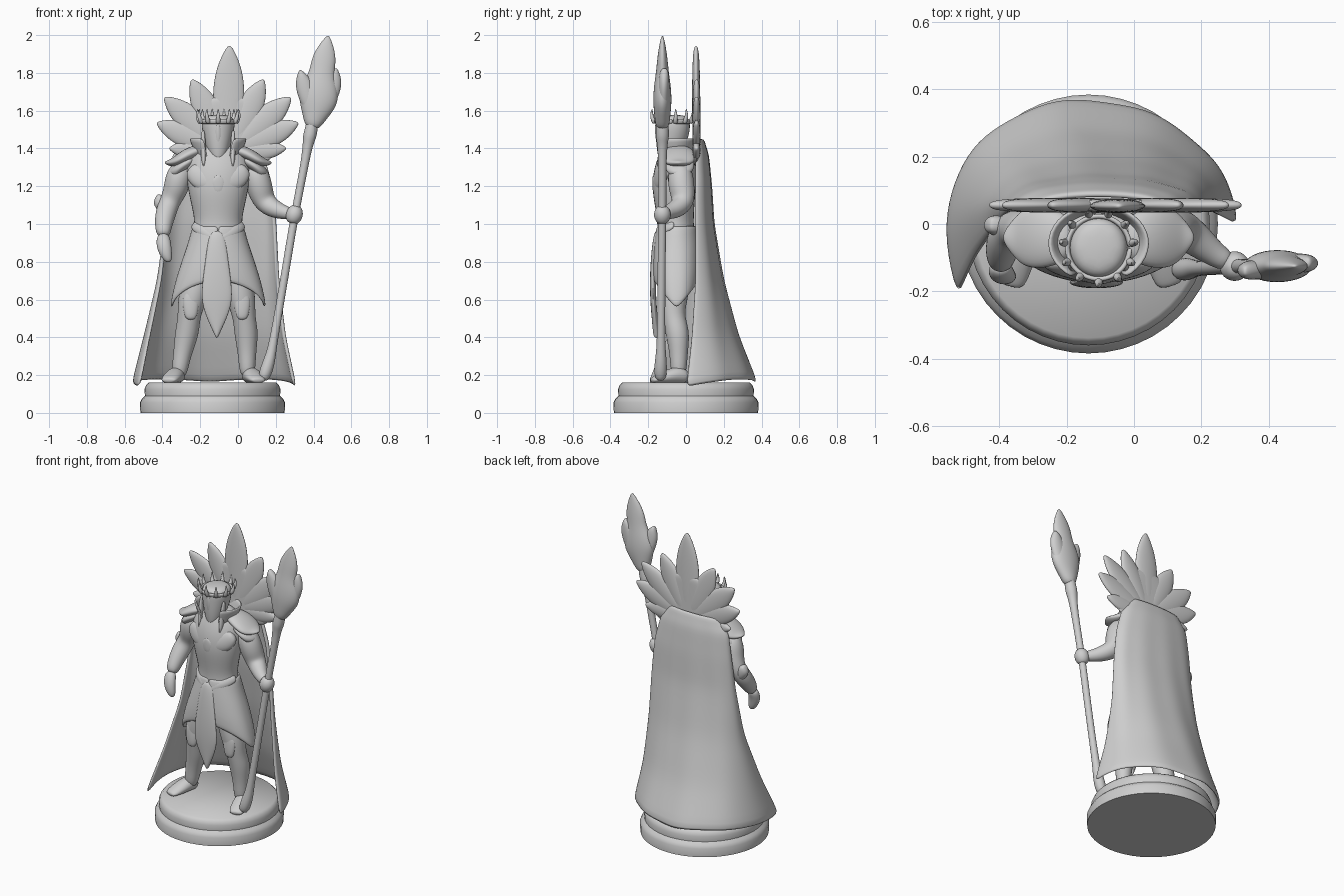
import bpy, math
from mathutils import Vector

cube = bpy.data.objects.get("Cube")
if cube:
    bpy.data.objects.remove(cube, do_unlink=True)

stone = bpy.data.materials.new("stone_grey")
stone.use_nodes = True
GREY = (0.62, 0.62, 0.62, 1)
stone.diffuse_color = GREY
stone.node_tree.nodes["Principled BSDF"].inputs["Base Color"].default_value = GREY

MIDDLE = -0.105          # body centre line
FAN_MIDDLE = -0.055
Y_AXIS, Z_AXIS = Vector((0, 1, 0)), Vector((0, 0, 1))


def make_object(name, verts, faces):
    mesh = bpy.data.meshes.new(name)
    mesh.from_pydata([tuple(v) for v in verts], [], faces)
    mesh.materials.append(stone)
    mesh.shade_smooth()
    obj = bpy.data.objects.new(name, mesh)
    bpy.context.collection.objects.link(obj)
    return obj


def subdivide(obj, levels):
    mod = obj.modifiers.new("smooth", "SUBSURF")
    mod.levels = mod.render_levels = levels


def loft(name, rings, thin=Y_AXIS, sides=8, levels=2):
    """Skin elliptical rings (x, y, z, half width, half thickness) along a path."""
    grow = 1.1 if levels else 1
    centres = [Vector(ring[:3]) for ring in rings]
    verts, faces = [], []
    for i, ring in enumerate(rings):
        along = (centres[min(i + 1, len(rings) - 1)] - centres[max(i - 1, 0)]).normalized()
        wide = along.cross(thin).normalized()
        deep = wide.cross(along)
        thickness = ring[4] if len(ring) > 4 else ring[3]
        for k in range(sides):
            a = math.tau * k / sides
            verts.append(centres[i] + wide * math.cos(a) * ring[3] * grow
                         + deep * math.sin(a) * thickness * grow)
    for i in range(len(rings) - 1):
        for k in range(sides):
            j = (k + 1) % sides
            a, b = i * sides, (i + 1) * sides
            faces.append((a + k, b + k, b + j, a + j))
    faces.append(tuple(range(sides)))
    faces.append(tuple(reversed(range(len(verts) - sides, len(verts)))))
    obj = make_object(name, verts, faces)
    bpy.context.view_layer.objects.active = obj
    bpy.ops.object.select_all(action="DESELECT")
    obj.select_set(True)
    bpy.ops.object.mode_set(mode="EDIT")
    bpy.ops.mesh.select_all(action="SELECT")
    bpy.ops.mesh.normals_make_consistent(inside=False)
    bpy.ops.object.mode_set(mode="OBJECT")
    if levels:
        subdivide(obj, levels)
    return obj


def sheet(name, surface, across, down, thickness):
    """Thick cloth from a function of u and v in 0..1."""
    verts = [surface(i / across, j / down) for j in range(down + 1) for i in range(across + 1)]
    row = across + 1
    faces = [(j * row + i, j * row + i + 1, (j + 1) * row + i + 1, (j + 1) * row + i)
             for j in range(down) for i in range(across)]
    obj = make_object(name, verts, faces)
    mod = obj.modifiers.new("thickness", "SOLIDIFY")
    mod.thickness, mod.offset = thickness, 0
    subdivide(obj, 1)


def leaf(name, start, tip, width, thickness):
    """Pointed blade, widest past the middle."""
    start, tip = Vector(start), Vector(tip)
    shape = ((0, .6, .7), (.3, .85, 1), (.6, 1, 1), (.8, .78, .9), (.94, .36, .7), (1, .08, .3))
    loft(name, [(*start.lerp(tip, t), width * w, thickness * d) for t, w, d in shape])


def sample(rows, v):
    """Linear blend through a list of equal-length rows."""
    f = v * (len(rows) - 1)
    i = min(int(f), len(rows) - 2)
    return [a + (b - a) * (f - i) for a, b in zip(rows[i], rows[i + 1])]


# Plinth
loft("plinth", [(-.135, 0, z, r) for z, r in (
    (0, .382), (.055, .384), (.075, .374), (.09, .358), (.125, .36), (.145, .352), (.16, .338))],
    sides=48, levels=0)
bpy.ops.object.shade_smooth_by_angle(angle=math.radians(50))

# Torso and head
loft("torso", [(MIDDLE, y, z, w, d) for y, z, w, d in (
    (-.05, .86, .14, .095), (-.055, .94, .14, .1), (-.055, 1.01, .122, .095), (-.06, 1.1, .142, .105),
    (-.065, 1.2, .164, .118), (-.055, 1.3, .172, .112), (-.045, 1.38, .145, .09), (-.05, 1.43, .08, .07))])
loft("head", [(MIDDLE, y, z, w, d) for y, z, w, d in (
    (-.125, 1.32, .016, .018), (-.11, 1.36, .045, .045), (-.085, 1.42, .068, .078),
    (-.07, 1.49, .085, .092), (-.07, 1.55, .09, .093), (-.07, 1.58, .06, .065))])
leaf("brow_ridge", (MIDDLE, -.135, 1.4), (MIDDLE, -.15, 1.54), .022, .02)
leaf("chest_emblem", (MIDDLE, -.165, 1.16), (MIDDLE, -.168, 1.26), .04, .012)

# Crown
def crown_band(u, v):
    a = math.tau * u
    r = .09 + .006 * v
    return (MIDDLE + r * math.cos(a), -.07 + r * math.sin(a), 1.53 + .025 * v)

sheet("crown_band", crown_band, 24, 2, .014)
for k in range(11):
    a = math.tau * (k + .25) / 11
    c, s = math.cos(a), math.sin(a)
    loft("crown_spike", [(MIDDLE + r * c, -.07 + r * s, z, w) for r, z, w in (
        (.092, 1.53, .014), (.106, 1.555, .012), (.114, 1.58, .008), (.108, 1.612, .002))], levels=1)

# Fan of plumes behind the head, on a solid root
PLUMES = ((.19, 1.765, .074), (.335, 1.67, .074), (.375, 1.535, .07), (.31, 1.4, .055))
leaf("fan_plume_centre", (FAN_MIDDLE, .055, 1.33), (FAN_MIDDLE + .01, .053, 1.945), .088, .022)
for side in (-1, 1):
    for reach, z, width in PLUMES:
        leaf("fan_plume", (FAN_MIDDLE, .055, 1.38), (FAN_MIDDLE + side * reach, .056, z), width, .022)
loft("fan_root", [(FAN_MIDDLE, .055, z, w, .02) for z, w in (
    (1.3, .2), (1.38, .26), (1.47, .28), (1.56, .25), (1.63, .18), (1.68, .09))])

# High collar, open at the front
def collar(u, v):
    a = math.radians(-62 + 304 * u)
    point = abs(2 * u - 1) ** 2
    r = .105 + (.03 + .02 * point) * v
    return (MIDDLE + r * math.cos(a) * (1 + .05 * v), -.05 + .8 * r * math.sin(a),
            1.37 - .06 * point * (1 - v) + .085 * v)

sheet("collar", collar, 16, 3, .016)

# Shoulder armour, cheek guards, chest plates and belt
for side, tag in ((-1, "right"), (1, "left")):
    def at(offset):
        return MIDDLE + side * offset
    loft(tag + "_shoulder_guard", [(at(d), -.04, z, w, t) for d, z, w, t in (
        (.07, 1.4, .06, .03), (.15, 1.375, .092, .035), (.215, 1.335, .092, .03),
        (.25, 1.322, .06, .02), (.285, 1.325, .012, .006))], Z_AXIS)
    loft(tag + "_shoulder_plate", [(at(d), -.035, z, w, .03) for d, z, w in (
        (.12, 1.35, .07), (.19, 1.31, .084), (.23, 1.275, .066), (.245, 1.25, .03))], Z_AXIS)
    leaf(tag + "_cheek_guard", (at(.08), -.11, 1.5), (at(.076), -.14, 1.29), .014, .02)
    loft(tag + "_chest_plate", [(at(d), y, z, w, .03) for d, y, z, w in (
        (.15, -.1, 1.3, .04), (.11, -.122, 1.26, .065), (.06, -.138, 1.23, .065), (.01, -.145, 1.2, .04))])
    loft(tag + "_belt", [(at(d), y, z, .028, .014) for d, y, z in (
        (.135, -.06, 1.0), (.1, -.12, .975), (.05, -.145, .945), (0, -.157, .91))])

# Skirt with points at the hips
SKIRT = ((.128, .098), (.15, .108), (.18, .114), (.208, .118), (.232, .12), (.248, .115))

def skirt(u, v):
    a = math.tau * u - math.pi / 2
    wide, deep = sample(SKIRT, v)
    hem = .555 + .14 * abs(math.sin(a)) ** 1.2
    return (MIDDLE + wide * math.cos(a), -.05 + deep * math.sin(a), .99 + (hem - .99) * v)

sheet("skirt", skirt, 32, 8, .016)
loft("front_panel", [(-.112, y, z, w, .016) for y, z, w in (
    (-.15, .97, .035), (-.165, .88, .052), (-.175, .75, .068), (-.175, .62, .086),
    (-.168, .53, .066), (-.16, .44, .024), (-.155, .395, .004))])

# Legs and feet
LEGS = {
    "right": ((-.17, -.05, .85, .085), (-.21, -.06, .7, .088), (-.25, -.07, .58, .072),
              (-.26, -.065, .5, .058), (-.27, -.042, .42, .065), (-.298, -.038, .3, .045), (-.315, -.04, .18, .042)),
    "left": ((-.04, -.05, .85, .085), (-.005, -.06, .7, .088), (.022, -.07, .58, .072),
             (.033, -.065, .5, .058), (.045, -.042, .42, .065), (.048, -.038, .3, .045), (.05, -.04, .18, .042)),
}
FEET = {"right": (-.31, -.06), "left": (.05, .06)}
for tag, path in LEGS.items():
    loft(tag + "_leg", path)
    x, y, z, r = path[2]
    leaf(tag + "_knee_guard", (x, y - .052, z - .09), (x, y - .05, z + .08), .045, .02)
    x, turn = FEET[tag]
    loft(tag + "_foot", [(x + turn * t, .015 - .2 * t, z, w, h) for t, z, w, h in (
        (0, .185, .035, .03), (.25, .205, .046, .048), (.6, .19, .051, .036), (.9, .176, .046, .02),
        (1, .17, .03, .012))], Z_AXIS)

# Arms and hands
loft("right_arm", [(-.29, -.03, 1.32, .05), (-.315, -.03, 1.25, .07), (-.33, -.02, 1.18, .065),
                   (-.36, -.01, 1.12, .052), (-.383, -.04, 1.06, .056), (-.396, -.09, .99, .046),
                   (-.395, -.125, .93, .034)])
loft("right_hand", [(-.397, -.12, .95, .03, .026), (-.395, -.145, .9, .04, .03),
                    (-.385, -.155, .85, .036, .028), (-.362, -.155, .795, .016, .016)])
leaf("right_elbow_guard", (-.385, -.01, 1.06), (-.425, 0, 1.155), .04, .03)
loft("left_arm", [(.075, -.03, 1.32, .05), (.1, -.03, 1.25, .07), (.12, -.02, 1.17, .068),
                  (.145, -.015, 1.11, .058), (.19, -.05, 1.08, .05), (.245, -.095, 1.06, .036),
                  (.285, -.115, 1.055, .03)])
loft("left_hand", [(.285, -.125, 1.0, .025), (.293, -.125, 1.03, .044), (.303, -.125, 1.065, .046),
                   (.31, -.125, 1.1, .025)])

# Staff with a bladed head
loft("staff", [(.13, -.135, .17, .022), (.145, -.135, .21, .036), (.17, -.133, .29, .03), (.185, -.132, .36, .021),
               (.25, -.13, .74, .021), (.3, -.125, 1.05, .021), (.35, -.125, 1.3, .021),
               (.37, -.125, 1.42, .026), (.378, -.125, 1.46, .036), (.388, -.125, 1.5, .034),
               (.4, -.125, 1.57, .03)])
loft("spear_core", [(x, -.125, z, w, d) for x, z, w, d in (
    (.39, 1.5, .035, .035), (.405, 1.57, .065, .042), (.425, 1.65, .108, .05), (.435, 1.73, .095, .045),
    (.443, 1.8, .064, .034), (.455, 1.87, .066, .028), (.468, 1.94, .042, .018), (.478, 2.0, .005, .005))])
leaf("spear_blade_left", (.45, -.12, 1.58), (.52, -.115, 1.825), .056, .03)
leaf("spear_blade_right", (.4, -.13, 1.56), (.328, -.14, 1.815), .05, .03)

# Cape: height, right x, left x, right edge y, left edge y, back y
CAPE = ((1.45, -.27, .06, .06, .06, .085), (1.36, -.34, .13, .05, .05, .112),
        (1.2, -.36, .175, .045, .05, .128), (1.0, -.38, .195, .03, .05, .14),
        (.7, -.42, .21, -.01, .05, .19), (.4, -.49, .245, -.1, .03, .268),
        (.135, -.555, .302, -.215, 0, .368))

def cape(u, v):
    z, x_right, x_left, y_right, y_left, y_back = sample(CAPE, v)
    s = math.sin(math.pi * u)
    c = math.cos(math.pi * u - .4 * v * (1 - u) ** 3)
    x = (x_left + x_right) / 2 - (x_left - x_right) / 2 * c
    edge = y_right + (y_left - y_right) * u
    fold = .004 * v * math.sin(math.tau * 5 * u)
    lift = .025 * s + .02 * abs(math.sin(math.tau * u))
    return (x, edge + (y_back - edge) * abs(s) ** .95 + fold, z + lift * v ** 4)

sheet("cape", cape, 28, 18, .02)
